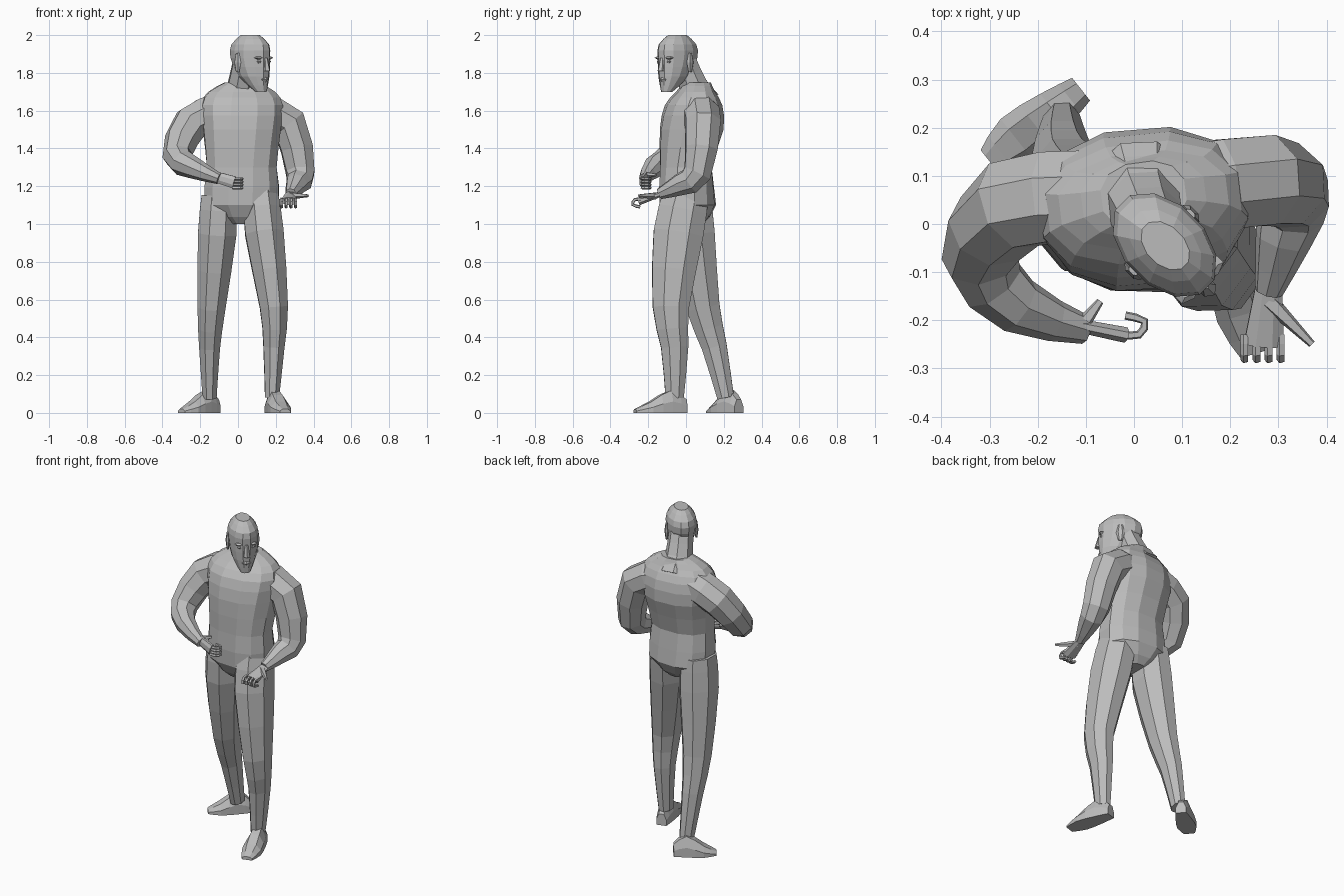
import bpy
import bmesh
import math
from mathutils import Vector

cube = bpy.data.objects.get("Cube")
if cube:
    bpy.data.objects.remove(cube, do_unlink=True)

# One plain grey for the whole figure
GREY = (.5, .5, .5, 1)
grey = bpy.data.materials.new("plain_grey")
grey.use_nodes = True
grey.diffuse_color = GREY
for node in grey.node_tree.nodes:
    if node.type == "BSDF_PRINCIPLED":
        node.inputs["Base Color"].default_value = GREY

X, Y, Z = Vector((1, 0, 0)), Vector((0, 1, 0)), Vector((0, 0, 1))


def refine(rows):
    """Insert a rounded in-between row between each pair of rows."""
    rows = [Vector(row) for row in rows]
    result = [rows[0]]
    for i in range(len(rows) - 1):
        before = rows[max(i - 1, 0)]
        after = rows[min(i + 2, len(rows) - 1)]
        inner = rows[i] + rows[i + 1]
        result += [(inner * 9 - before - after) / 16, rows[i + 1]]
    return result


def loft(name, rings):
    """Bridge equal-sized rings of points and cap both ends."""
    bm = bmesh.new()
    loops = [[bm.verts.new(point) for point in ring] for ring in rings]
    count = len(loops[0])
    for low, high in zip(loops, loops[1:]):
        for i in range(count):
            j = (i + 1) % count
            bm.faces.new((low[i], low[j], high[j], high[i]))
    bm.faces.new(loops[0][::-1])
    bm.faces.new(loops[-1])
    bmesh.ops.recalc_face_normals(bm, faces=bm.faces)
    mesh = bpy.data.meshes.new(name)
    bm.to_mesh(mesh)
    bm.free()
    mesh.materials.append(grey)
    obj = bpy.data.objects.new(name, mesh)
    bpy.context.scene.collection.objects.link(obj)


def ellipse(center, side, front, width, depth, sides, power=1):
    """Ring of points; a power below one makes it boxier."""
    points = []
    for i in range(sides):
        angle = math.tau * (i + .5) / sides
        c, s = math.cos(angle), math.sin(angle)
        c = math.copysign(abs(c) ** power, c)
        s = math.copysign(abs(s) ** power, s)
        points.append(center + side * width * c + front * depth * s)
    return points


def tube(name, joints, side, flatness=1, sides=8):
    """Limb through joints of x, y, z and half width."""
    rows = refine(joints)
    points = [row.xyz for row in rows]
    rings = []
    for i, row in enumerate(rows):
        ahead = points[min(i + 1, len(points) - 1)] - points[i]
        behind = points[i] - points[max(i - 1, 0)]
        along = (ahead.normalized() + behind.normalized()).normalized()
        side = (side - along * side.dot(along)).normalized()
        front = along.cross(side)
        rings.append(ellipse(points[i], side, front, row.w, row.w * flatness, sides))
    loft(name, rings)


# Torso rows: height, y, half width, half depth; it twists with height
torso_rings = []
for z, y, width, depth in refine([
        (1, .01, .06, .08), (1.1, .01, .2, .15), (1.3, 0, .19, .14),
        (1.5, .03, .21, .17), (1.63, .04, .22, .15), (1.7, .05, .18, .1),
        (1.75, .06, .09, .07)]):
    twist = (z - 1.3) * .3
    side = X * math.cos(twist) + Y * math.sin(twist)
    center = Vector((.02, y, z))
    torso_rings.append(ellipse(center, side, Z.cross(side), width, depth, 12, .85))
loft("torso", torso_rings)

tube("neck", [(.01, .09, 1.64, .1), (.02, .04, 1.73, .08), (.04, -.01, 1.86, .07)], X)

# Legs: hip, thigh, knee, calf, ankle
tube("left_leg", [(.12, 0, 1.15, .1), (.14, -.04, .95, .11), (.19, -.08, .56, .08),
                  (.19, -.06, .35, .06), (.18, -.06, .08, .04)], X, 1.3)
tube("right_leg", [(-.1, .02, 1.15, .1), (-.11, .03, .95, .11), (-.14, .09, .56, .08),
                   (-.15, .15, .35, .06), (-.15, .21, .08, .04)], X, 1.2)


def foot(name, heel, toe):
    """Wedge from heel to toe with a flat sole."""
    heel, toe = Vector(heel), Vector(toe)
    side = (toe - heel).normalized().cross(Z)
    outline = [(-1, 0), (1, 0), (1, .5), (.5, 1), (-.5, 1), (-1, .5)]
    rings = []
    for t, half, height in refine([(0, .03, .07), (.3, .045, .12),
                                   (.7, .055, .06), (1, .03, .02)]):
        center = heel.lerp(toe, t)
        rings.append([center + side * half * s + Z * height * h for s, h in outline])
    loft(name, rings)


foot("left_foot", (.17, 0, 0), (.25, -.27, 0))
foot("right_foot", (-.11, .28, 0), (-.3, .13, 0))

# Arms: inner shoulder, outer shoulder, elbow, forearm, wrist
tube("right_arm", [(-.1, .06, 1.6, .1), (-.25, .04, 1.53, .1), (-.32, -.07, 1.36, .08),
                   (-.24, -.17, 1.3, .06), (-.1, -.22, 1.24, .03)], Y)
tube("left_arm", [(.1, .07, 1.6, .1), (.27, .09, 1.53, .1), (.33, .06, 1.27, .08),
                  (.31, -.03, 1.21, .06), (.28, -.14, 1.16, .03)], Y)

# Hands with half-closed fingers
tube("right_palm", [(-.12, -.21, 1.25, .03), (-.02, -.23, 1.22, .035)], Z, .5)
tube("left_palm", [(.28, -.13, 1.16, .03), (.27, -.25, 1.12, .045)], X, .5)
tube("right_thumb", [(-.1, -.2, 1.26, .015), (-.07, -.16, 1.26, .008)], Z, sides=5)
tube("left_thumb", [(.28, -.16, 1.15, .02), (.37, -.25, 1.15, .008)], Z, sides=5)


def finger(name, base, forward, inward, across):
    """Curl out from the knuckle and back towards the palm."""
    length = .04
    path = [(0, 0), (1, 0), (1.3, .7), (.3, 1)]
    joints = [(*(base + (forward * f + inward * n) * length), .009) for f, n in path]
    tube(name, joints, across, sides=5)


for i in range(4):
    finger(f"right_finger_{i}", Vector((-.03, -.23, 1.24)) - Z * i * .016, X, Y, Z)
    finger(f"left_finger_{i}", Vector((.23, -.23, 1.13)) + X * i * .025, -Y, -Z, X)

# Head, turned towards its left
FORWARD = (X - Y).normalized()
LEFT = (X + Y).normalized()
HEAD = Vector((.065, -.045, 0))


def head_ring(z, forward, left, width, depth, sides):
    center = HEAD + FORWARD * forward + LEFT * left + Z * z
    return ellipse(center, LEFT, FORWARD, width, depth, sides)


def bead(name, z, forward, left, width, depth, height):
    """Small faceted lump for a feature of the face."""
    loft(name, [head_ring(z + k * height, forward, left, width * (1 - k * k / 2),
                          depth * (1 - k * k / 2), 6) for k in (-1, 0, 1)])


# Skull rows: height, forward offset, half width, half depth
loft("head", [head_ring(z, f, 0, width, depth, 12) for z, f, width, depth in refine([
    (1.7, .08, .03, .03), (1.78, .03, .07, .09), (1.88, 0, .085, .125),
    (1.95, 0, .08, .12), (2, 0, .04, .06)])])
loft("nose", [head_ring(1.81, .12, 0, .02, .025, 6), head_ring(1.88, .115, 0, .01, .01, 6)])
bead("lips", 1.765, .105, 0, .03, .02, .015)
for label, s in (("left", 1), ("right", -1)):
    bead(label + "_ear", 1.855, -.01, s * .085, .012, .025, .05)
    bead(label + "_eye", 1.86, .1, s * .035, .016, .014, .01)
    bead(label + "_brow", 1.88, .1, s * .035, .03, .02, .008)
